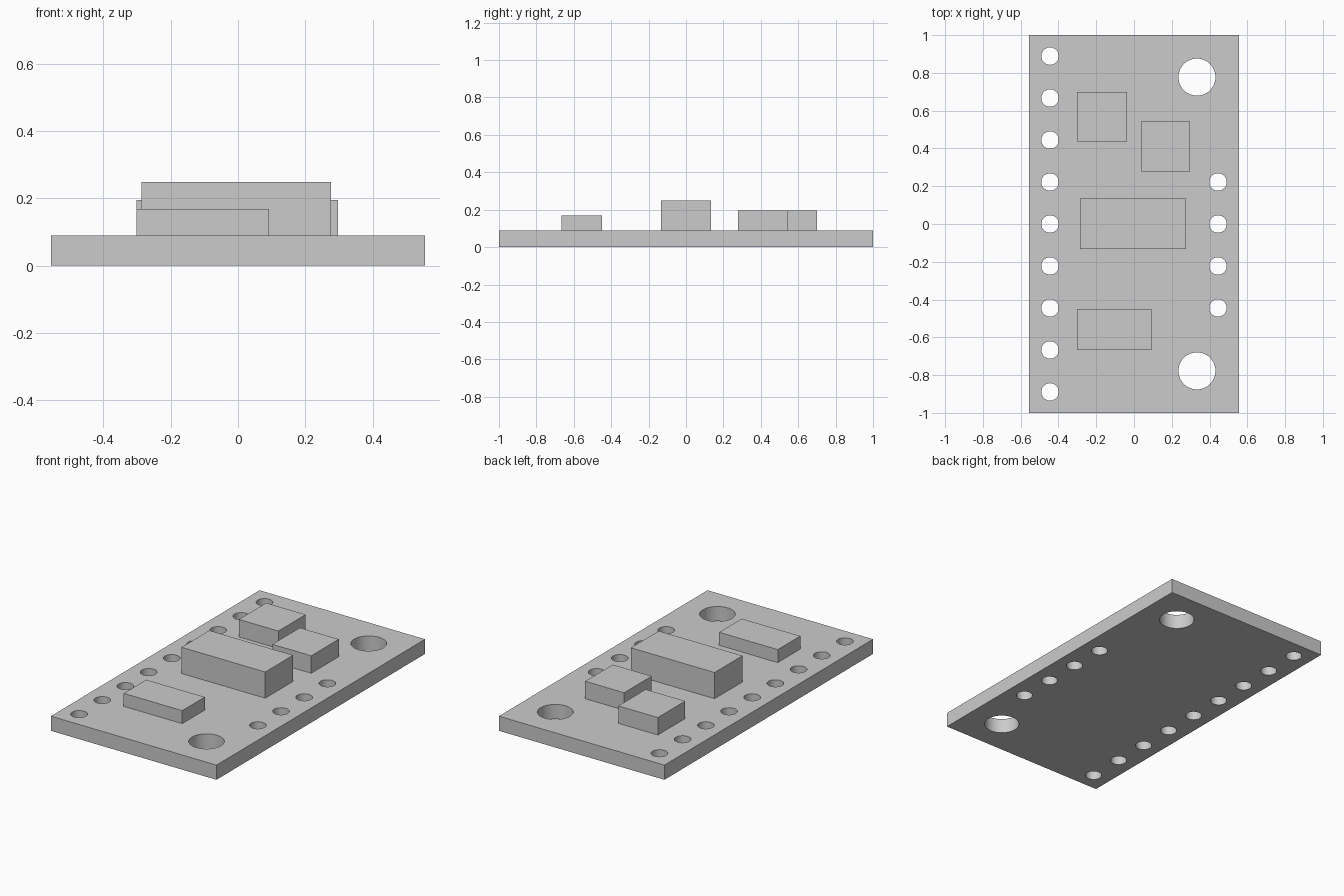
import bpy
import bmesh
import math
from mathutils import Matrix, Vector

cube = bpy.data.objects.get("Cube")
if cube:
    bpy.data.objects.remove(cube, do_unlink=True)

BOARD_TOP = 0.089
PITCH = 2 / 9

# Single grey material
grey = bpy.data.materials.new("plain grey")
grey.use_nodes = True
colour = (0.6, 0.6, 0.6, 1)
grey.diffuse_color = colour
grey.node_tree.nodes["Principled BSDF"].inputs["Base Color"].default_value = colour


def add_object(name, bm):
    mesh = bpy.data.meshes.new(name)
    bm.to_mesh(mesh)
    bm.free()
    mesh.materials.append(grey)
    obj = bpy.data.objects.new(name, mesh)
    bpy.context.collection.objects.link(obj)
    return obj


def box(name, x0, x1, y0, y1, z0, z1):
    bm = bmesh.new()
    centre = Vector((x0 + x1, y0 + y1, z0 + z1)) / 2
    size = Matrix.Diagonal((x1 - x0, y1 - y0, z1 - z0, 1))
    bmesh.ops.create_cube(bm, size=1, matrix=Matrix.Translation(centre) @ size)
    return add_object(name, bm)


# Circuit board
board = box("circuit_board", -5 / 9, 5 / 9, -1, 1, 0, BOARD_TOP)

# Pin holes along both edges and two mounting holes: x, y, radius
holes = [(-2 * PITCH, i * PITCH, 0.046) for i in range(-4, 5)]
holes += [(2 * PITCH, i * PITCH, 0.046) for i in range(-2, 2)]
holes += [(1.5 * PITCH, s * 3.5 * PITCH, 0.098) for s in (-1, 1)]

bm = bmesh.new()
for x, y, r in holes:
    bmesh.ops.create_cone(bm, cap_ends=True, segments=48, radius1=r, radius2=r,
                          depth=0.4, matrix=Matrix.Translation((x, y, BOARD_TOP / 2)))
cutter = add_object("hole_cutter", bm)
cutter.hide_render = True

# Drill the holes, then discard the cutter
mod = board.modifiers.new("Holes", 'BOOLEAN')
mod.operation = 'DIFFERENCE'
mod.solver = 'EXACT'
mod.object = cutter
bpy.ops.object.select_all(action='DESELECT')
bpy.context.view_layer.objects.active = board
board.select_set(True)
bpy.ops.object.modifier_apply(modifier=mod.name)
bpy.data.objects.remove(cutter, do_unlink=True)
bpy.ops.object.shade_smooth_by_angle(angle=math.radians(30))

# Chips on the top face: x range, y range, top height
chips = {
    "main_chip": (-0.286, 0.276, -0.133, 0.134, 0.248),
    "front_chip": (-0.301, 0.092, -0.666, -0.45, 0.168),
    "back_right_chip": (-0.301, -0.036, 0.438, 0.70, 0.195),
    "back_left_chip": (0.036, 0.297, 0.278, 0.542, 0.195),
}
for name, (x0, x1, y0, y1, top) in chips.items():
    box(name, x0, x1, y0, y1, BOARD_TOP, top)
